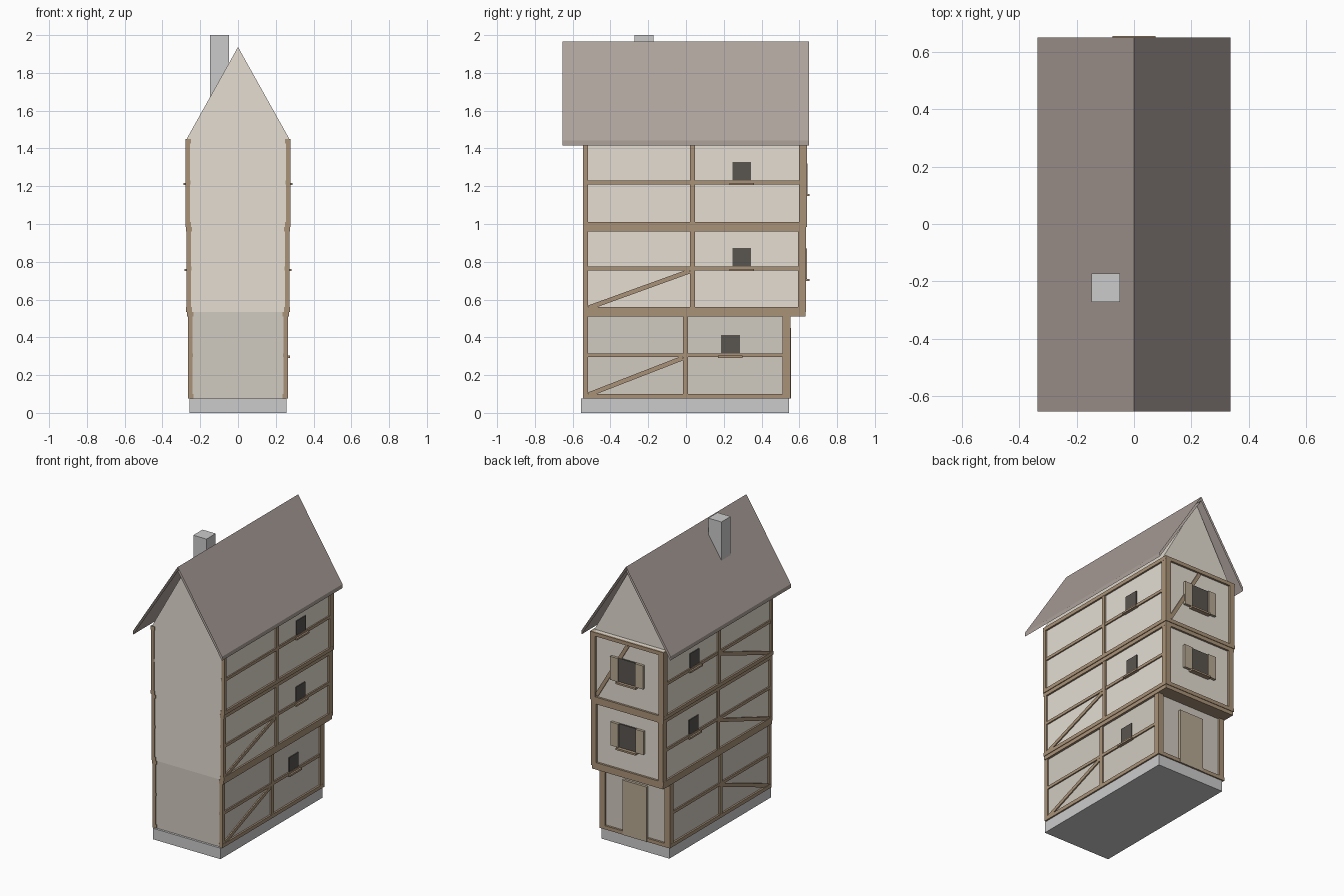
import bpy, bmesh
from mathutils import Vector

if "Cube" in bpy.data.objects:
    bpy.data.objects.remove(bpy.data.objects["Cube"])


def material(name, rgb):
    m = bpy.data.materials.new(name)
    m.diffuse_color = (*rgb, 1)
    m.use_nodes = True
    m.node_tree.nodes["Principled BSDF"].inputs["Base Color"].default_value = m.diffuse_color
    return m


PLASTER = material("plaster", (0.78, 0.73, 0.65))
STONE_WALL = material("ground_plaster", (0.64, 0.60, 0.53))
WOOD = material("timber", (0.40, 0.29, 0.19))
PANEL = material("door_wood", (0.48, 0.40, 0.29))
TILE = material("roof_tile", (0.42, 0.36, 0.33))
STONE = material("stone", (0.58, 0.58, 0.55))
GLASS = material("dark_glass", (0.10, 0.09, 0.08))


def prism(name, pts, axis, a, b, mat, caps=True):
    """Extrude a 2D outline (the two other axes, in order) from a to b along axis."""
    def place(p, t):
        c = list(p)
        c.insert(axis, t)
        return c
    bm = bmesh.new()
    lo = [bm.verts.new(place(p, a)) for p in pts]
    hi = [bm.verts.new(place(p, b)) for p in pts]
    n = len(pts)
    for i in range(n):
        j = (i + 1) % n
        bm.faces.new((lo[i], lo[j], hi[j], hi[i]))
    if caps:
        bm.faces.new(lo[::-1])
        bm.faces.new(hi)
    bmesh.ops.recalc_face_normals(bm, faces=bm.faces)
    me = bpy.data.meshes.new(name)
    bm.to_mesh(me)
    bm.free()
    me.materials.append(mat)
    ob = bpy.data.objects.new(name, me)
    bpy.context.collection.objects.link(ob)
    return ob


def box(name, x, y, z, mat):
    return prism(name, [(x[0], y[0]), (x[1], y[0]), (x[1], y[1]), (x[0], y[1])], 2, z[0], z[1], mat)


def brace(name, p, q, width, axis, a, b):
    p, q = Vector(p), Vector(q)
    d = (q - p).normalized() * width / 2
    n = Vector((-d.y, d.x))
    prism(name, [p - n, q - n, q + n, p + n], axis, a, b, WOOD)


FRONT = -0.54

# Plinth
box("plinth", (-0.256, 0.256), (-0.555, 0.545), (0, 0.075), STONE)

# Storeys: name, half width, wall back y, z range, mid post y, rail z, window y, window sides, brace sides
storeys = [
    ("ground", 0.254, 0.54, 0.075, 0.535, -0.003, 0.305, 0.235, (1,), (1, -1)),
    ("middle", 0.262, 0.622, 0.535, 0.985, 0.034, 0.765, 0.295, (1, -1), (1, -1)),
    ("upper", 0.267, 0.626, 0.985, 1.45, 0.034, 1.22, 0.295, (1, -1), (-1,)),
]
for name, w, back, z0, z1, mid, rail, wy, wins, braces in storeys:
    ground = name == "ground"
    box(name + "_wall", (-w, w), (FRONT, back), (z0, z1), STONE_WALL if ground else PLASTER)
    end = back + 0.014
    for s, side in ((1, "right"), (-1, "left")):
        def strip(part, y, z, out=0.011, inn=0.012, mat=WOOD):
            xs = sorted((s * (w - inn), s * (w + out)))
            box(f"{name}_{side}_{part}", xs, y, z, mat)

        # Side frame
        strip("front_post", (-0.545, -0.52), (z0, z1))
        strip("mid_post", (mid - 0.013, mid + 0.013), (z0, z1))
        strip("back_post", (back - 0.028, end), (z0, z1), inn=0.028)
        strip("sill_beam", (-0.545, end), (z0, z0 + 0.025), 0.012, 0.018)
        strip("rail", (-0.545, end - 0.02), (rail - 0.01, rail + 0.01), 0.009, 0.015)
        strip("top_beam", (-0.545, end), (z1 - 0.025, z1), 0.012, 0.018)
        if s in braces:
            brace(f"{name}_{side}_brace", (-0.515, z0 + 0.022), (mid - 0.015, rail - 0.015), 0.024, 0,
                  s * (w - 0.01), s * (w + 0.008))
        # Side window
        if s in wins:
            strip("window", (wy - 0.05, wy + 0.05), (rail + 0.005, rail + 0.108), 0.006, 0.01, GLASS)
            strip("window_sill", (wy - 0.065, wy + 0.065), (rail - 0.014, rail - 0.002), 0.021, 0.0)

    # Back frame beams
    box(name + "_back_sill", (-w, w), (back - 0.01, end), (z0, z0 + 0.025), WOOD)
    box(name + "_back_top", (-w, w), (back - 0.01, end), (z1 - 0.025, z1), WOOD)

    # Back window with shutters
    if not ground:
        zw = z0 + 0.175
        box(name + "_back_window", (-0.065, 0.065), (back - 0.01, back + 0.010), (zw, zw + 0.16), GLASS)
        box(name + "_back_window_sill", (-0.075, 0.075), (back, 0.655), (zw - 0.012, zw), WOOD)
        for s, side in ((1, "right"), (-1, "left")):
            xs = sorted((s * 0.065, s * 0.125))
            box(f"{name}_{side}_shutter", xs, (back, back + 0.018), (zw, zw + 0.16), PANEL)

# Back brace on the upper storey
brace("upper_back_brace", (0.235, 1.02), (0.0, 1.42), 0.024, 1, 0.616, 0.634)

# Jetty beam and door
box("jetty_beam", (-0.27, 0.27), (0.52, 0.632), (0.51, 0.537), WOOD)
for s, side in ((1, "right"), (-1, "left")):
    xs = sorted((s * 0.245, s * 0.27))
    box(side + "_jetty_beam", xs, (-0.545, 0.632), (0.51, 0.537), WOOD)
box("door", (-0.092, 0.092), (0.53, 0.557), (0.075, 0.45), PANEL)

# Gable block
prism("gable", [(-0.272, 1.45), (0.272, 1.45), (0, 1.937)], 1, FRONT, 0.6, PLASTER)

# Roof shell, open at both ends
prism("roof", [(-0.336, 1.443), (0, 1.967), (0.336, 1.443), (0.336, 1.416), (0, 1.94), (-0.336, 1.416)],
      1, -0.653, 0.65, TILE, caps=False)

# Chimney
box("chimney", (-0.148, -0.048), (-0.272, -0.172), (1.55, 2.0), STONE)
